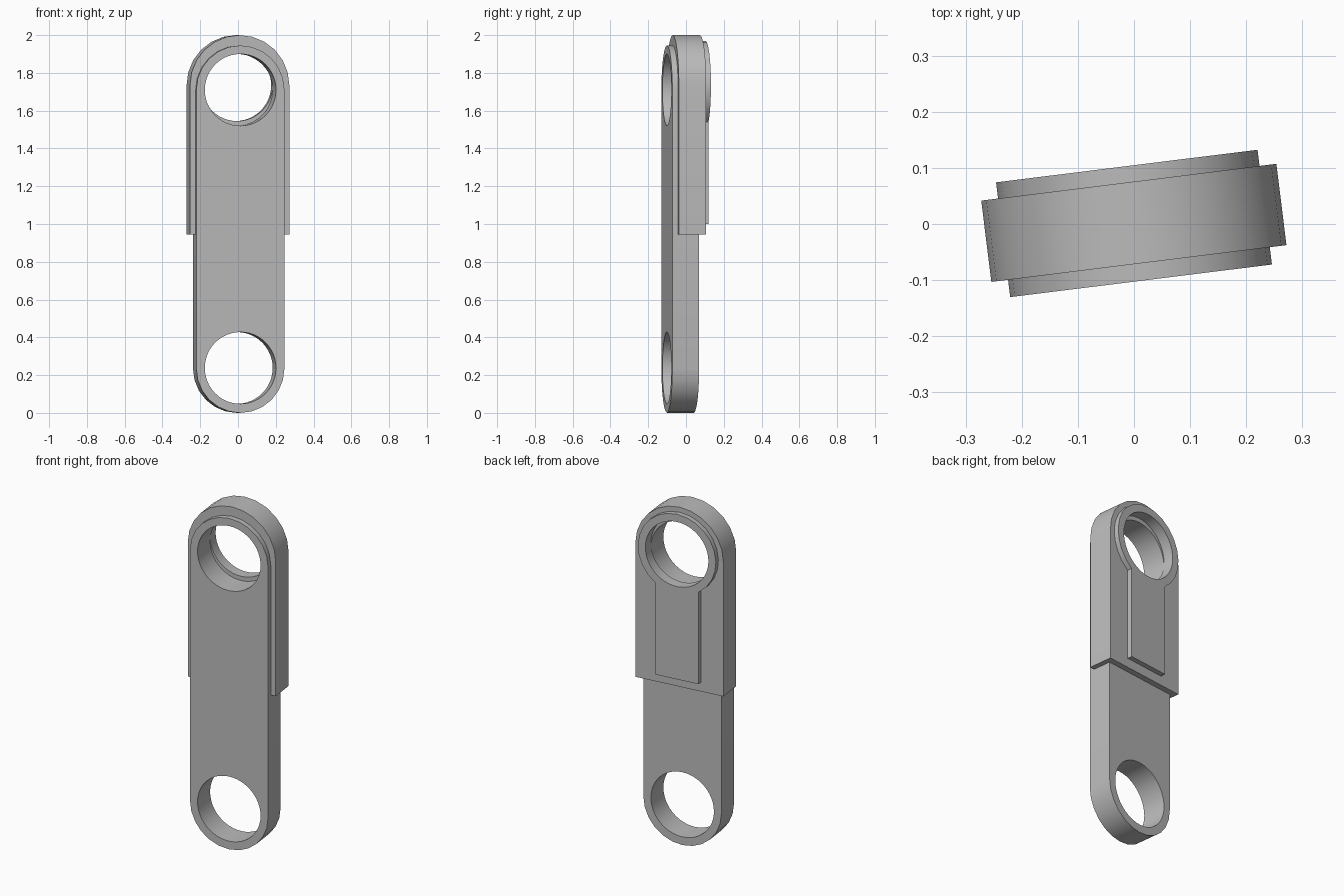
import bpy, bmesh, math

cube = bpy.data.objects.get("Cube")
if cube:
    bpy.data.objects.remove(cube)

TURN = math.radians(7.1)
HOLE_R = 0.19
LOW_Z, LINK_Z, CASE_Z = 0.238, 1.71, 1.735

grey = bpy.data.materials.new("metal grey")
grey.use_nodes = True
colour = (0.5, 0.5, 0.5, 1)
grey.diffuse_color = colour
grey.node_tree.nodes["Principled BSDF"].inputs["Base Color"].default_value = colour


def arc(r, z, start, end, n):
    """Points of an arc in the x-z plane, angles in degrees."""
    angles = [math.radians(start + (end - start) * i / n) for i in range(n + 1)]
    return [(r * math.cos(a), z + r * math.sin(a)) for a in angles]


def prism(name, outline, front, back):
    """Extrude an x-z outline from y = front to y = back."""
    bm = bmesh.new()
    face = bm.faces.new([bm.verts.new((x, front, z)) for x, z in outline])
    new = bmesh.ops.extrude_face_region(bm, geom=[face])["geom"]
    verts = [v for v in new if isinstance(v, bmesh.types.BMVert)]
    bmesh.ops.translate(bm, verts=verts, vec=(0, back - front, 0))
    bmesh.ops.recalc_face_normals(bm, faces=bm.faces)
    mesh = bpy.data.meshes.new(name)
    bm.to_mesh(mesh)
    bm.free()
    mesh.materials.append(grey)
    obj = bpy.data.objects.new(name, mesh)
    bpy.context.collection.objects.link(obj)
    return obj


def cut(obj, cutters):
    """Subtract the cutters and remove them."""
    for cutter in cutters:
        mod = obj.modifiers.new("cut", "BOOLEAN")
        mod.operation = "DIFFERENCE"
        mod.solver = "EXACT"
        mod.object = cutter
        bpy.context.view_layer.objects.active = obj
        bpy.ops.object.modifier_apply(modifier=mod.name)
        bpy.data.objects.remove(cutter)


def bore(z):
    return prism("bore_cutter", arc(HOLE_R, z, 0, 352.5, 47), -0.3, 0.3)


# Long inner link with an eye at each end
link_top = arc(0.235, LINK_Z, 0, 180, 12)
link = prism("inner_link", link_top + arc(0.235, 0.235, 180, 360, 12), -0.102, 0.041)
cut(link, [bore(LOW_Z), bore(LINK_Z)])

# Outer housing with a channel that holds the link
housing = prism("outer_housing",
                arc(0.265, CASE_Z, 0, 180, 12) + [(-0.265, 0.945), (0.265, 0.945)],
                -0.071, 0.075)
channel = prism("channel_cutter", link_top + [(-0.235, 0.5), (0.235, 0.5)], -0.3, 0.041)
cut(housing, [channel, bore(CASE_Z)])

# Raised ring and tongue on the back
half = 0.13
meet = math.degrees(math.acos(half / 0.235))
boss = prism("back_ring_and_tongue",
             arc(0.235, CASE_Z, -meet, 180 + meet, 20) + [(-half, 1.0), (half, 1.0)],
             0.075, 0.104)
cut(boss, [bore(CASE_Z)])

# Turn the whole assembly slightly and shade the rounded ends
for obj in (link, housing, boss):
    obj.rotation_euler.z = TURN
    bpy.ops.object.select_all(action="DESELECT")
    obj.select_set(True)
    bpy.context.view_layer.objects.active = obj
    bpy.ops.object.shade_smooth_by_angle(angle=math.radians(30))
